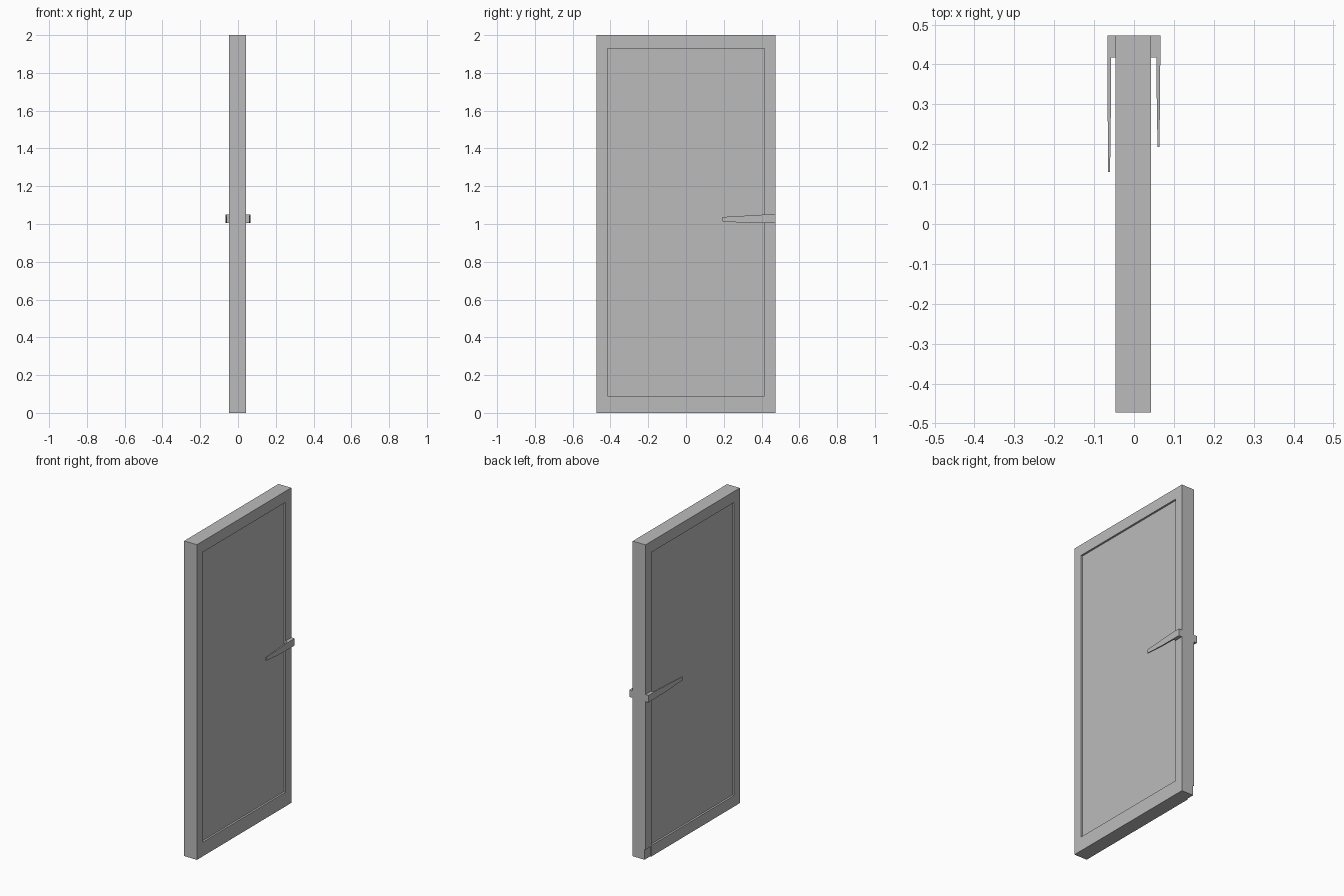
import bpy, bmesh
from mathutils import Vector

if "Cube" in bpy.data.objects:
    bpy.data.objects.remove(bpy.data.objects["Cube"], do_unlink=True)

grey = bpy.data.materials.new("plain_grey")
grey.use_nodes = True
grey.diffuse_color = (0.5, 0.5, 0.5, 1)
grey.node_tree.nodes["Principled BSDF"].inputs["Base Color"].default_value = grey.diffuse_color

HALF = 0.473            # half the door width
LEFT, RIGHT = -0.047, 0.043   # the two large faces
PANEL = 0.415           # half width of the recessed panels


def finish(name, bm):
    bmesh.ops.recalc_face_normals(bm, faces=bm.faces)
    mesh = bpy.data.meshes.new(name)
    bm.to_mesh(mesh)
    bm.free()
    mesh.materials.append(grey)
    obj = bpy.data.objects.new(name, mesh)
    bpy.context.collection.objects.link(obj)
    return obj


def box(bm, low, high):
    verts = bmesh.ops.create_cube(bm, size=1)["verts"]
    low, high = Vector(low), Vector(high)
    for v in verts:
        v.co = (low + high) / 2 + v.co * (high - low)


# Door leaf with a shallow recessed panel on each large face
bm = bmesh.new()
box(bm, (LEFT, -HALF, 0), (RIGHT, HALF, 2))
bm.normal_update()
for face in [f for f in bm.faces if abs(f.normal.x) > 0.9]:
    side = 1 if face.normal.x > 0 else -1
    bottom = 0.09 if side > 0 else 0.07
    bmesh.ops.inset_region(bm, faces=[face], thickness=0.05)
    for v in face.verts:
        v.co.y = PANEL if v.co.y > 0 else -PANEL
        v.co.z = 1.93 if v.co.z > 1 else bottom
    # walls of the recess
    bmesh.ops.inset_region(bm, faces=[face], thickness=0)
    for v in face.verts:
        v.co.x -= side * 0.012
door = finish("door_leaf", bm)

# Small notch at the lower corner of one stile
bm = bmesh.new()
box(bm, (LEFT - 0.05, PANEL, -0.05), (LEFT + 0.007, HALF + 0.05, 0.065))
cutter = finish("notch_cutter", bm)
cutter.hide_render = True
cut = door.modifiers.new("corner_notch", "BOOLEAN")
cut.operation = "DIFFERENCE"
cut.solver = "EXACT"
cut.object = cutter
bpy.context.view_layer.objects.active = door
bpy.ops.object.modifier_apply(modifier=cut.name)
bpy.data.objects.remove(cutter, do_unlink=True)


def handle(name, base, outer, tip):
    """Loft square sections from the mounting block to the tapered lever tip."""
    side = 1 if outer > 0 else -1
    bend = 0.45 * tip + 0.55 * 0.417
    sections = [  # y, inner x, outer x, low z, high z
        (HALF, base, outer, 1.005, 1.05),
        (0.417, base, outer, 1.005, 1.05),
        (0.417, outer - side * 0.009, outer, 1.005, 1.05),
        (bend, outer - side * 0.009, outer - side * 0.001, 1.006, 1.044),
        (tip, outer - side * 0.007, outer - side * 0.002, 1.014, 1.037),
    ]
    bm = bmesh.new()
    rings = [[bm.verts.new(p) for p in ((a, y, lo), (b, y, lo), (b, y, hi), (a, y, hi))]
             for y, a, b, lo, hi in sections]
    for r, s in zip(rings, rings[1:]):
        for i in range(4):
            j = (i + 1) % 4
            bm.faces.new((r[i], r[j], s[j], s[i]))
    bm.faces.new(rings[0])
    bm.faces.new(rings[-1])
    # the outer edge is shared where the block steps down to the lever
    bmesh.ops.remove_doubles(bm, verts=bm.verts, dist=0.0001)
    finish(name, bm)


handle("short_handle", RIGHT, 0.066, 0.193)
handle("long_handle", LEFT, -0.067, 0.13)
